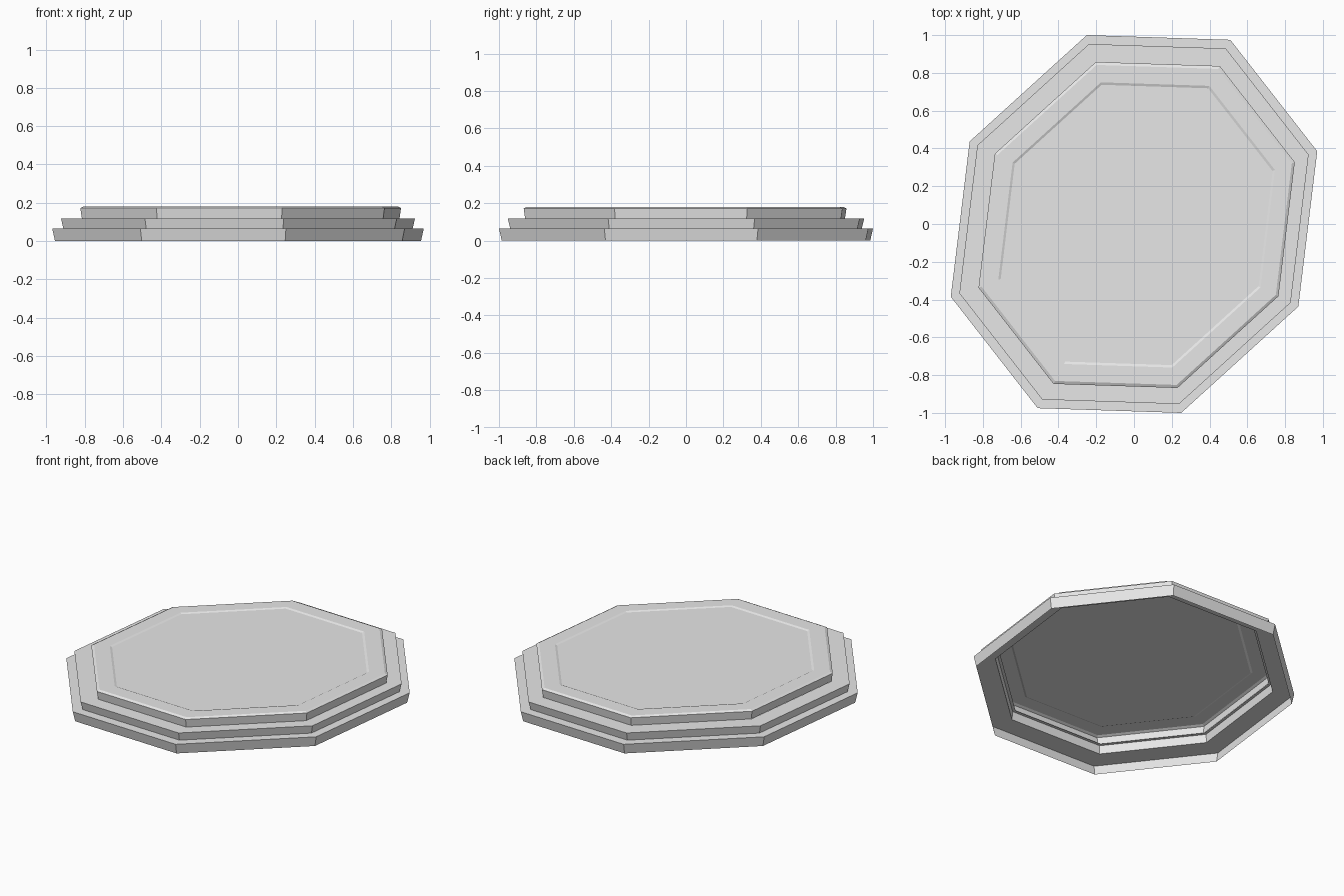
import bpy
import bmesh
from mathutils import Vector

if "Cube" in bpy.data.objects:
    bpy.data.objects.remove(bpy.data.objects["Cube"])

# Single plain grey
grey = bpy.data.materials.new("stone_grey")
grey.use_nodes = True
grey.diffuse_color = (0.8, 0.8, 0.8, 1)
grey.node_tree.nodes["Principled BSDF"].inputs["Base Color"].default_value = (0.8, 0.8, 0.8, 1)

# Uneven octagon: half the outline, the other half is its half-turn copy
HALF = [Vector(p) for p in ((0.97, 0.385), (0.51, 0.975), (-0.25, 1.0), (-0.87, 0.437))]
OUTLINE = HALF + [-p for p in HALF]


def build_tier(name, profile, centre=(0, 0), capped=False):
    """Join scaled outlines (scale, height) into a stepped shell."""
    bm = bmesh.new()
    offset = Vector(centre)
    rings = []
    for scale, z in profile:
        rings.append([bm.verts.new((*(p * scale + offset), z)) for p in OUTLINE])
    n = len(OUTLINE)
    for low, high in zip(rings, rings[1:]):
        for i in range(n):
            j = (i + 1) % n
            bm.faces.new((low[i], low[j], high[j], high[i]))
    if capped:
        bm.faces.new(rings[-1])
    mesh = bpy.data.meshes.new(name)
    bm.to_mesh(mesh)
    bm.free()
    mesh.materials.append(grey)
    obj = bpy.data.objects.new(name, mesh)
    bpy.context.collection.objects.link(obj)
    return obj


# Flared lower steps, open underneath, with an inner lip
build_tier("bottom_step", [(0.985, 0), (1, 0.066), (0.865, 0.066), (0.86, 0.119)])
build_tier("middle_step", [(0.94, 0.066), (0.953, 0.119), (0.84, 0.119)])

# Top step with bevelled rim and shallow sunken panel
build_tier("top_step",
           [(0.855, 0.119), (0.863, 0.172), (0.847, 0.18), (0.755, 0.18), (0.742, 0.175)],
           centre=(0.014, -0.005), capped=True)
